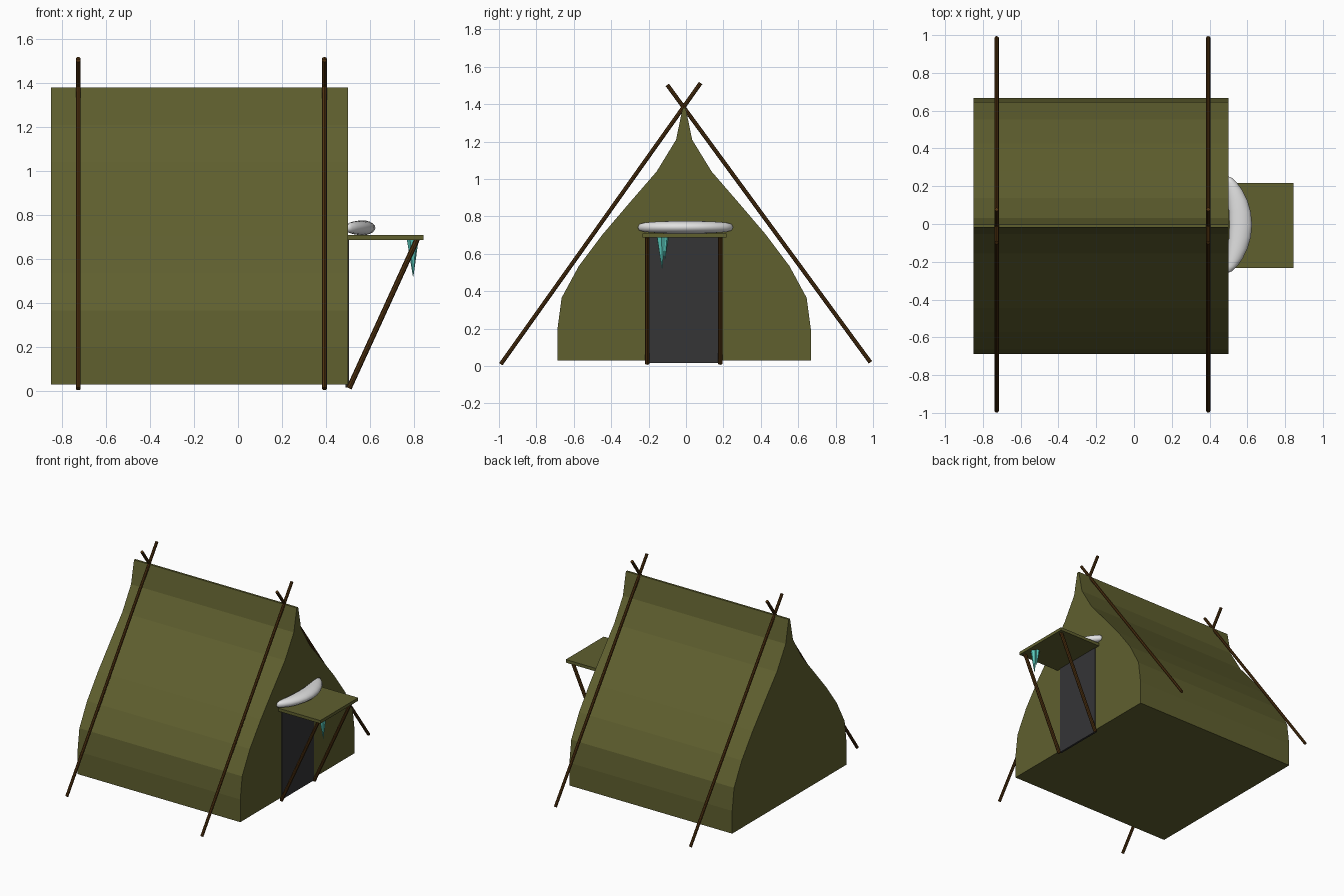
import bpy, bmesh
from mathutils import Vector

default = bpy.data.objects.get("Cube")
if default:
    bpy.data.objects.remove(default, do_unlink=True)


def material(name, rgb):
    m = bpy.data.materials.new(name)
    m.use_nodes = True
    colour = (*rgb, 1)
    m.diffuse_color = colour
    m.node_tree.nodes["Principled BSDF"].inputs["Base Color"].default_value = colour
    return m


canvas = material("olive canvas", (0.115, 0.115, 0.028))
wood = material("brown wood", (0.075, 0.03, 0.005))
dark = material("dark doorway", (0.035, 0.035, 0.037))
snow = material("white snow", (0.75, 0.75, 0.75))
ice = material("teal ice", (0.1, 0.58, 0.5))


def finish(name, bm, mat):
    bmesh.ops.recalc_face_normals(bm, faces=bm.faces)
    mesh = bpy.data.meshes.new(name)
    bm.to_mesh(mesh)
    bm.free()
    mesh.materials.append(mat)
    obj = bpy.data.objects.new(name, mesh)
    bpy.context.collection.objects.link(obj)
    return obj


def box(name, low, high, mat):
    low, high = Vector(low), Vector(high)
    bm = bmesh.new()
    bmesh.ops.create_cube(bm, size=1)
    bmesh.ops.scale(bm, vec=high - low, verts=bm.verts)
    bmesh.ops.translate(bm, vec=(low + high) / 2, verts=bm.verts)
    return finish(name, bm, mat)


def rod(name, start, end, r1, r2, mat, sides=8):
    start, end = Vector(start), Vector(end)
    axis = end - start
    bm = bmesh.new()
    bmesh.ops.create_cone(bm, cap_ends=True, segments=sides, radius1=r1,
                          radius2=r2, depth=axis.length)
    bmesh.ops.rotate(bm, matrix=axis.to_track_quat("Z", "Y").to_matrix(), verts=bm.verts)
    bmesh.ops.translate(bm, vec=(start + end) / 2, verts=bm.verts)
    return finish(name, bm, mat)


# Tent body: mirrored bell profile pulled along x
half = [(0.677, 0.03), (0.677, 0.2), (0.655, 0.365), (0.563, 0.535), (0.435, 0.705),
        (0.29, 0.875), (0.147, 1.04), (0.043, 1.21), (0.008, 1.38)]
profile = half + [(-y, z) for y, z in reversed(half)]
bm = bmesh.new()
end_face = bm.faces.new([bm.verts.new((-0.85, y - 0.01, z)) for y, z in profile])
pulled = bmesh.ops.extrude_face_region(bm, geom=[end_face], use_keep_orig=True)
moved = [v for v in pulled["geom"] if isinstance(v, bmesh.types.BMVert)]
bmesh.ops.translate(bm, vec=(1.35, 0, 0), verts=moved)
finish("tent_body", bm, canvas)

# Crossed poles near each end
for end, x in (("rear", -0.727), ("door", 0.393)):
    rod(end + "_pole_a", (x, -0.99, 0.01), (x, 0.078, 1.513), 0.011, 0.011, wood)
    rod(end + "_pole_b", (x, 0.986, 0.02), (x, -0.1, 1.503), 0.011, 0.011, wood)

# Doorway, awning and slanted struts
box("doorway", (0.49, -0.2, 0.015), (0.505, 0.18, 0.69), dark)
box("awning", (0.49, -0.232, 0.687), (0.845, 0.217, 0.71), canvas)
for side, y in (("right", -0.207), ("left", 0.183)):
    rod(side + "_strut", (0.505, y, 0.012), (0.815, y, 0.69), 0.0125, 0.0125, wood)

# Snow pile: a flattened bean curving out from the wall
bm = bmesh.new()
bmesh.ops.create_uvsphere(bm, u_segments=20, v_segments=12, radius=1)
for v in bm.verts:
    x, y, z = v.co
    # the sphere's pole axis lies along y, and the ends are blunted
    x, y, z = x, z, y
    round_off = max(0, 1 - y * y) ** 0.5
    blunt = round_off ** -0.5 if round_off > 0.01 else 1
    v.co = (0.5 + 0.065 * (1 - y * y) + 0.06 * x,
            -0.003 + 0.255 * y,
            0.742 + 0.034 * z * blunt)
pile = finish("snow_pile", bm, snow)
for p in pile.data.polygons:
    p.use_smooth = True

# Icicles under the awning edge
rod("long_icicle", (0.795, -0.132, 0.69), (0.797, -0.128, 0.52), 0.027, 0.001, ice, 6)
rod("short_icicle", (0.785, -0.11, 0.69), (0.79, -0.113, 0.57), 0.018, 0.001, ice, 6)
